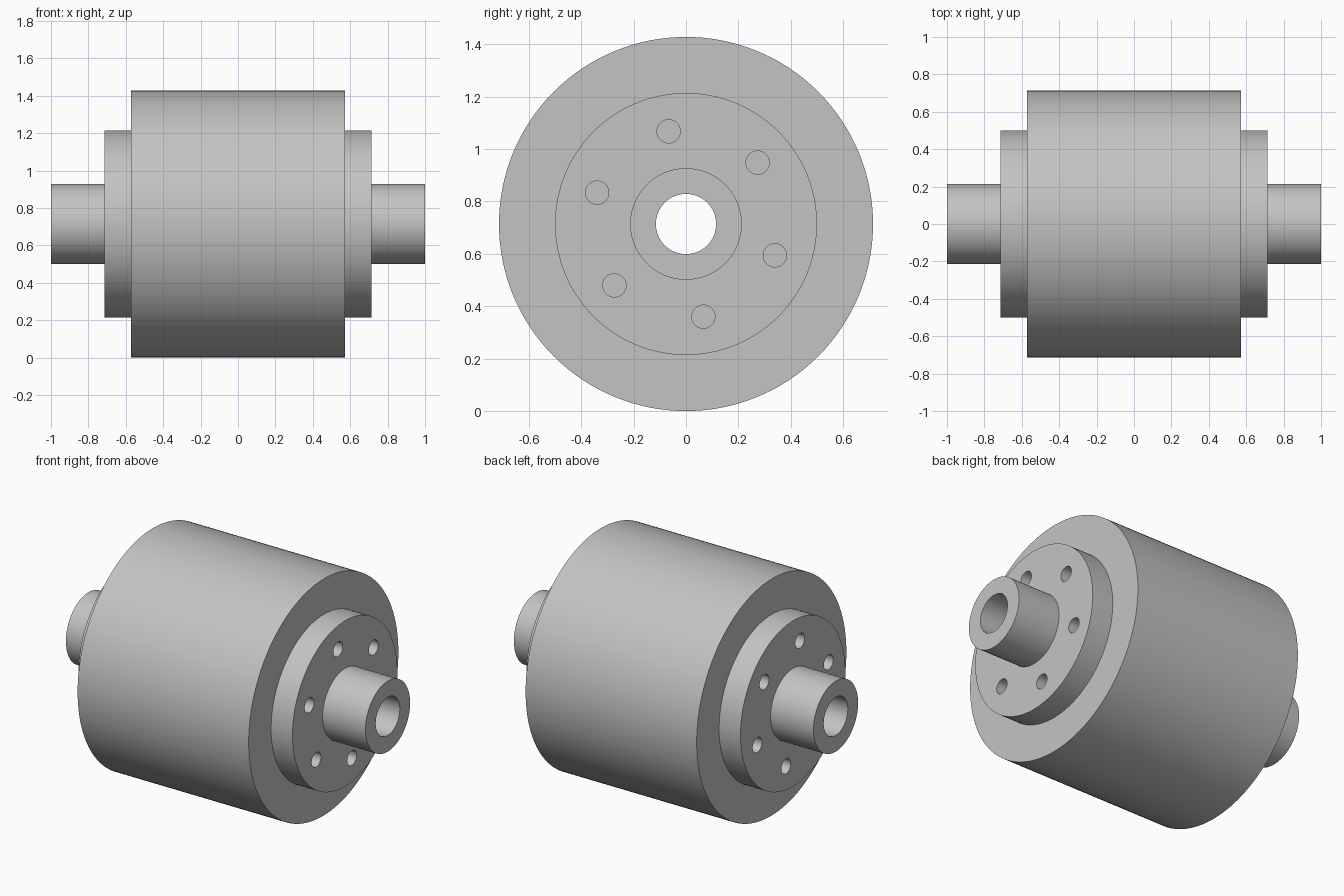
import bpy, bmesh, math
from mathutils import Matrix, Vector

cube = bpy.data.objects.get("Cube")
if cube:
    bpy.data.objects.remove(cube, do_unlink=True)

# Main dimensions, with the axle along x
DRUM_R, FLANGE_R, SHAFT_R, BORE_R = 0.714, 0.5, 0.213, 0.115
DRUM_X, FLANGE_X, SHAFT_X = 0.571, 0.714, 1.0
HOLE_R, HOLE_CIRCLE, HOLE_START = 0.0445, 0.36, 40.6
HOLE_DEPTH = FLANGE_X - DRUM_X
AXIS = Vector((0, 0, DRUM_R))

steel = bpy.data.materials.new("grey steel")
colour = (0.55, 0.55, 0.55, 1)
steel.use_nodes = True
steel.diffuse_color = colour
steel.node_tree.nodes["Principled BSDF"].inputs["Base Color"].default_value = colour


def add_object(name, bm):
    bmesh.ops.recalc_face_normals(bm, faces=bm.faces)
    mesh = bpy.data.meshes.new(name)
    bm.to_mesh(mesh)
    bm.free()
    mesh.materials.append(steel)
    obj = bpy.data.objects.new(name, mesh)
    bpy.context.collection.objects.link(obj)
    return obj


def turn(name, profile, sides):
    """Turn a closed (x, radius) profile around the axle."""
    bm = bmesh.new()
    rings = []
    for i in range(sides):
        a = math.tau * i / sides
        rings.append([bm.verts.new(AXIS + Vector((x, r * math.cos(a), r * math.sin(a))))
                      for x, r in profile])
    n = len(profile)
    for i in range(sides):
        here, there = rings[i], rings[(i + 1) % sides]
        for j in range(n):
            k = (j + 1) % n
            bm.faces.new((here[j], here[k], there[k], there[j]))
    return add_object(name, bm)


# Stepped drum, flanges and hollow shaft turned as one solid
right_half = [(DRUM_X, DRUM_R), (DRUM_X, FLANGE_R), (FLANGE_X, FLANGE_R),
              (FLANGE_X, SHAFT_R), (SHAFT_X, SHAFT_R), (SHAFT_X, BORE_R)]
left_half = [(-x, r) for x, r in reversed(right_half)]
roller = turn("flanged_roller", right_half + left_half, 128)

# Six blind bolt holes in each flange
bm = bmesh.new()
for side in (-1, 1):
    for i in range(6):
        a = math.radians(HOLE_START + 60 * i)
        centre = AXIS + Vector((side * FLANGE_X, HOLE_CIRCLE * math.cos(a),
                                HOLE_CIRCLE * math.sin(a)))
        bmesh.ops.create_cone(
            bm, cap_ends=True, segments=32, radius1=HOLE_R, radius2=HOLE_R,
            depth=2 * HOLE_DEPTH,
            matrix=Matrix.Translation(centre) @ Matrix.Rotation(math.pi / 2, 4, "Y"))
cutter = add_object("bolt_hole_cutter", bm)
cutter.hide_render = True

cut = roller.modifiers.new("bolt holes", "BOOLEAN")
cut.operation = "DIFFERENCE"
cut.solver = "EXACT"
cut.object = cutter

bpy.ops.object.select_all(action="DESELECT")
roller.select_set(True)
bpy.context.view_layer.objects.active = roller
bpy.ops.object.modifier_apply(modifier=cut.name)
bpy.data.objects.remove(cutter, do_unlink=True)
bpy.ops.object.shade_smooth_by_angle(angle=math.radians(30))
